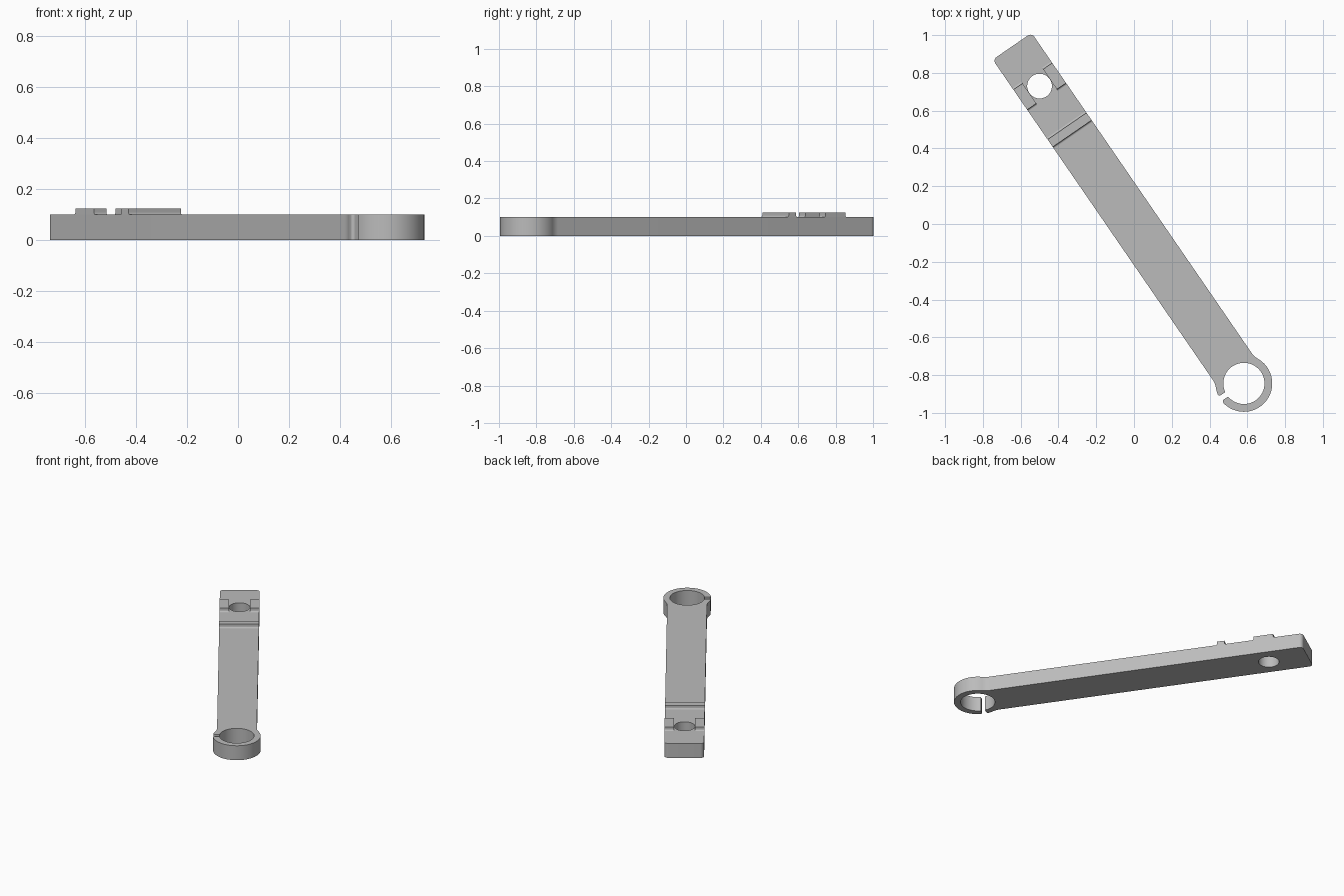
import bpy, bmesh
from math import radians, cos, sin
from mathutils import Vector

if "Cube" in bpy.data.objects:
    bpy.data.objects.remove(bpy.data.objects["Cube"], do_unlink=True)

grey = bpy.data.materials.new("plain grey")
grey.use_nodes = True
grey.diffuse_color = (0.5, 0.5, 0.5, 1)
grey.node_tree.nodes["Principled BSDF"].inputs["Base Color"].default_value = (0.5, 0.5, 0.5, 1)

# Local frame: x runs along the arm from the small hole to the ring, z is up
ANGLE = radians(-55.5)
HOLE_POS = (-0.5, 0.73, 0)
LENGTH, HALF_WIDTH, THICK, TOP = 1.91, 0.125, 0.1, 0.125


def arc(cx, cy, r, start, end, n):
    steps = [radians(start + (end - start) * i / n) for i in range(n + 1)]
    return [(cx + r * cos(a), cy + r * sin(a)) for a in steps]


def prism(name, loops, place, offset):
    """Fill closed 2D loops (outline and holes) and extrude them."""
    bm = bmesh.new()
    for loop in loops:
        verts = [bm.verts.new(place(*p)) for p in loop]
        for a, b in zip(verts, verts[1:] + verts[:1]):
            bm.edges.new((a, b))
    bmesh.ops.triangle_fill(bm, edges=bm.edges[:], use_beauty=True)
    ext = bmesh.ops.extrude_face_region(bm, geom=bm.faces[:], use_keep_orig=True)
    moved = [g for g in ext["geom"] if isinstance(g, bmesh.types.BMVert)]
    bmesh.ops.translate(bm, verts=moved, vec=Vector(offset))
    bmesh.ops.recalc_face_normals(bm, faces=bm.faces[:])
    mesh = bpy.data.meshes.new(name)
    bm.to_mesh(mesh)
    bm.free()
    mesh.materials.append(grey)
    obj = bpy.data.objects.new(name, mesh)
    bpy.context.collection.objects.link(obj)
    obj.location = HOLE_POS
    obj.rotation_euler.z = ANGLE
    bpy.ops.object.select_all(action='DESELECT')
    obj.select_set(True)
    bpy.context.view_layer.objects.active = obj
    bpy.ops.object.shade_smooth_by_angle(angle=radians(30))
    return obj


# Arm with split ring: outer ring, fillets, rounded end, lip, inner ring
outline = (
    arc(LENGTH + 0.022, -0.136, 0.012, 180, 279, 6)
    + arc(LENGTH, 0, 0.15, -80, 115.8, 48)
    + arc(LENGTH - 0.109, 0.225, 0.1, -65, -90, 8)
    + arc(-0.231, HALF_WIDTH - 0.025, 0.025, 90, 180, 8)
    + arc(-0.231, 0.025 - HALF_WIDTH, 0.025, 180, 270, 8)
    + arc(LENGTH - 0.109, -0.225, 0.1, 90, 65, 8)
    + arc(LENGTH, 0, 0.15, -115.8, -103.5, 4)
    + arc(LENGTH - 0.03, -0.135, 0.012, -102, 0, 6)
    + arc(LENGTH, 0, 0.109, -99.5, -444.7, 64)
)
hole = arc(0, 0, 0.0655, 0, 352.5, 47)
prism("arm_with_split_ring", [outline, hole], lambda x, y: (x, y, 0), (0, 0, THICK))


# Raised pads with small fillets at their feet
def pad(name, x0, x1, y0, y1, r=0.01):
    profile = (arc(x0 - r, THICK + r, r, -90, 0, 5) + [(x0, TOP), (x1, TOP)]
               + arc(x1 + r, THICK + r, r, 180, 270, 5))
    prism(name, [profile], lambda x, z: (x, y0, z), (0, y1 - y0, 0))


pad("cross_ridge", 0.257, 0.305, -HALF_WIDTH, HALF_WIDTH)
pad("left_block", -0.063, 0.066, 0.066, HALF_WIDTH)
pad("right_block", -0.063, 0.066, -HALF_WIDTH, -0.066)
